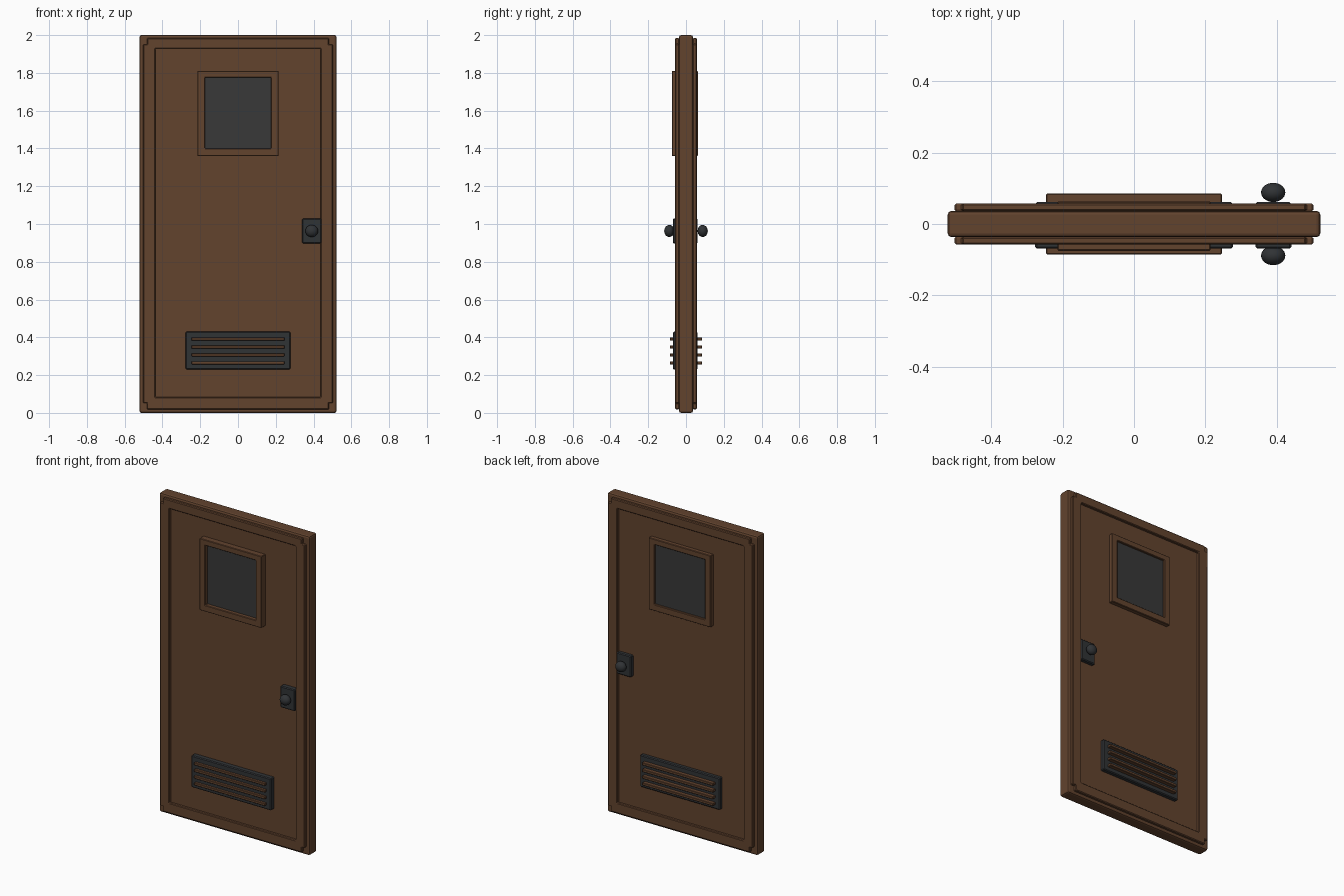
import bpy, bmesh, math
from mathutils import Vector

if "Cube" in bpy.data.objects:
    bpy.data.objects.remove(bpy.data.objects["Cube"])


def material(name, rgb):
    m = bpy.data.materials.new(name)
    m.diffuse_color = (*rgb, 1)
    m.use_nodes = True
    m.node_tree.nodes["Principled BSDF"].inputs["Base Color"].default_value = m.diffuse_color
    return m


WOOD = material("brown_wood", (0.122, 0.056, 0.027))
METAL = material("dark_metal", (0.030, 0.033, 0.036))
GLASS = material("dark_glass", (0.040, 0.040, 0.040))


def finish(name, bm, mat, bevel=0.0, segments=1):
    bmesh.ops.recalc_face_normals(bm, faces=bm.faces)
    me = bpy.data.meshes.new(name)
    bm.to_mesh(me)
    bm.free()
    me.materials.append(mat)
    ob = bpy.data.objects.new(name, me)
    bpy.context.collection.objects.link(ob)
    if bevel:
        mod = ob.modifiers.new("bevel", 'BEVEL')
        mod.width = bevel
        mod.segments = segments
        mod.limit_method = 'ANGLE'
        mod.angle_limit = math.radians(40)
    return ob


def box(name, x, y, z, mat, bevel=0.0, segments=1):
    """Box from (min, max) ranges."""
    bm = bmesh.new()
    bmesh.ops.create_cube(bm, size=1)
    for v in bm.verts:
        v.co = [r[0] if c < 0 else r[1] for c, r in zip(v.co, (x, y, z))]
    return finish(name, bm, mat, bevel, segments)


def ring(name, outer, inner, y0, y1, mat, bevel):
    """Flat plate with a hole: two x-z outlines, extruded from y0 to y1."""
    bm = bmesh.new()
    edges = []
    for loop in (outer, inner):
        vs = [bm.verts.new((px, y0, pz)) for px, pz in loop]
        edges += [bm.edges.new((vs[i - 1], vs[i])) for i in range(len(vs))]
    bmesh.ops.triangle_fill(bm, edges=edges, use_beauty=True, normal=(0, -1, 0))
    res = bmesh.ops.extrude_face_region(bm, geom=bm.faces[:], use_keep_orig=True)
    moved = [g for g in res["geom"] if isinstance(g, bmesh.types.BMVert)]
    bmesh.ops.translate(bm, verts=moved, vec=Vector((0, y1 - y0, 0)))
    return finish(name, bm, mat, bevel)


def rect(hx, z0, z1):
    return [(-hx, z0), (hx, z0), (hx, z1), (-hx, z1)]


def notched(hx, z0, z1, n, m):
    """Rectangle with a small square step cut from each corner."""
    half = [(hx - n, z0), (hx - n, z0 + m), (hx, z0 + m),
            (hx, z1 - m), (hx - n, z1 - m), (hx - n, z1)]
    return half + [(-px, pz) for px, pz in reversed(half)]


# Core slab
box("door_slab", (-0.522, 0.522), (-0.037, 0.037), (0, 2), WOOD, 0.011, 2)

# Everything else is repeated on both faces; s = -1 is the front
for side, s, vent_y, win_y in (("front", -1, 0.069, 0.075), ("back", 1, 0.061, 0.063)):
    def span(a, b):
        return (min(s * a, s * b), max(s * a, s * b))

    # Raised border with stepped corners
    ring(side + "_border", notched(0.503, 0.018, 1.985, 0.022, 0.034),
         rect(0.438, 0.083, 1.928), s * 0.036, s * 0.057, WOOD, 0.004)

    # Window
    ring(side + "_window_frame", rect(0.215, 1.36, 1.81), rect(0.175, 1.40, 1.775),
         s * 0.03, s * win_y, WOOD, 0.003)
    box(side + "_window_glass", (-0.178, 0.178), span(0.03, 0.05), (1.395, 1.78), GLASS)

    # Vent plate and slats
    box(side + "_vent_plate", (-0.277, 0.277), span(0.03, vent_y), (0.23, 0.43), METAL, 0.005)
    for i in range(4):
        zc = 0.265 + i * 0.042
        box(f"{side}_vent_slat_{i + 1}", (-0.246, 0.246), span(0.05, 0.085),
            (zc - 0.008, zc + 0.008), WOOD, 0.002)

    # Lock plate and knob
    box(side + "_lock_plate", (0.34, 0.441), span(0.03, vent_y), (0.896, 1.03), METAL, 0.005)
    bm = bmesh.new()
    bmesh.ops.create_uvsphere(bm, u_segments=24, v_segments=14, radius=1)
    for v in bm.verts:
        v.co = (0.39 + 0.034 * v.co.x, s * 0.0885 + 0.0268 * v.co.z, 0.963 + 0.032 * v.co.y)
    knob = finish(side + "_knob", bm, METAL)
    for p in knob.data.polygons:
        p.use_smooth = True
